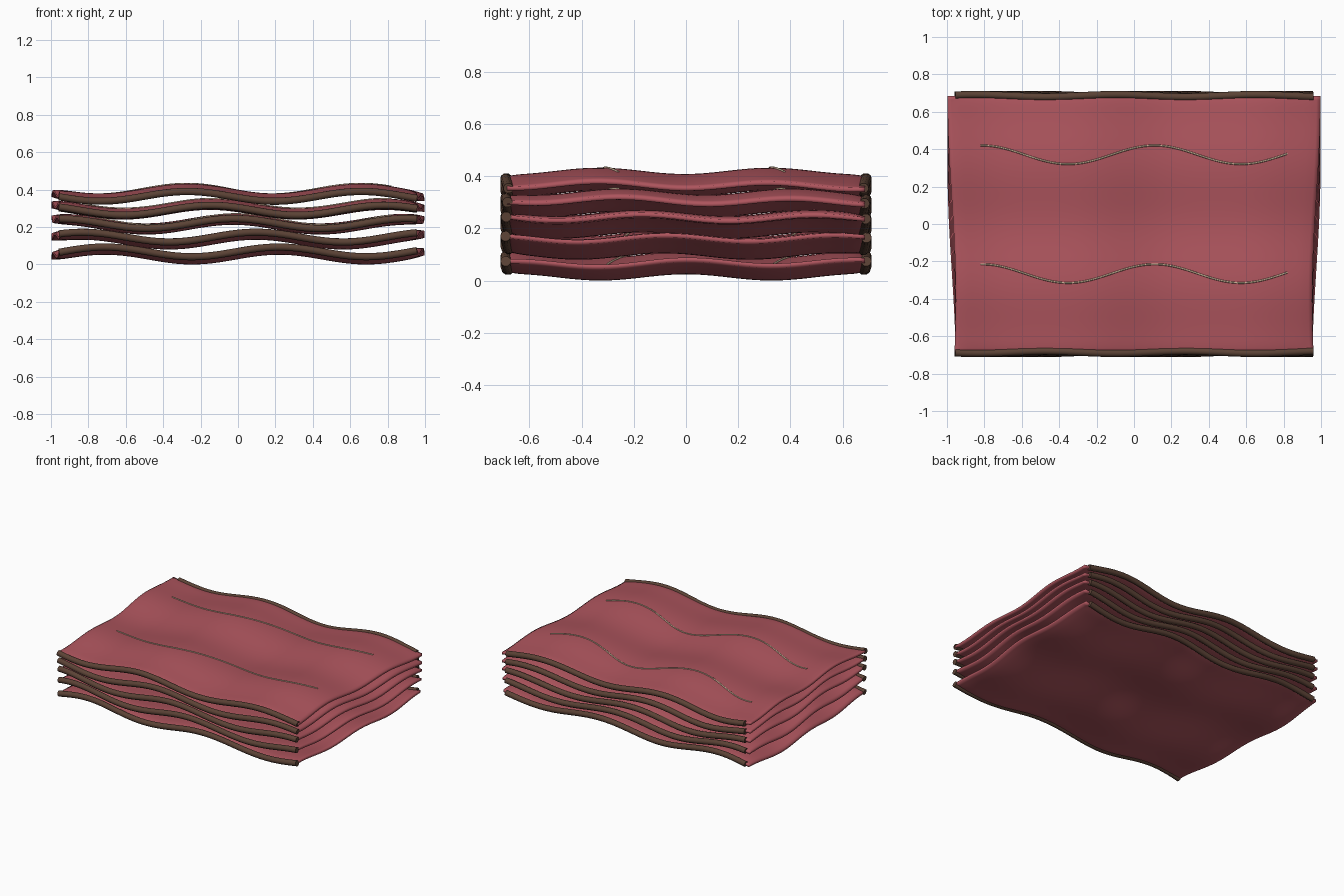
import bpy, bmesh
from math import sin, cos, pi

if "Cube" in bpy.data.objects:
    bpy.data.objects.remove(bpy.data.objects["Cube"])


def material(name, rgb):
    m = bpy.data.materials.new(name)
    m.use_nodes = True
    m.diffuse_color = (*rgb, 1)
    m.node_tree.nodes["Principled BSDF"].inputs["Base Color"].default_value = (*rgb, 1)
    return m


RED = material("cured red", (0.42, 0.09, 0.11))
BROWN = material("dark rind", (0.105, 0.055, 0.036))
CREAM = material("pale fat", (0.55, 0.42, 0.29))

LAYERS = 5
HALF_Y, HALF_T = 0.685, 0.018
NX, NY = 64, 48


def height(i, x, y):
    """Middle height of slice i, rippling in both directions."""
    return (0.056 + 0.08 * i + 0.026 * cos(6.75 * (x - 0.22) + 0.83 * i)
            + 0.012 * cos(9.6 * y + 0.8 * i))


def half_width(i, y):
    return 0.975 + 0.022 * sin(2.9 * y + 0.7 - 0.275 * i)


def add_slice(i):
    """Thin wavy sheet with a rounded rim."""
    bm = bmesh.new()
    sheets = []
    for side in (1, -1):
        rows = []
        for b in range(NY + 1):
            v = -cos(pi * b / NY) * 0.3 + (2 * b / NY - 1) * 0.7
            row = []
            for a in range(NX + 1):
                u = -cos(pi * a / NX) * 0.3 + (2 * a / NX - 1) * 0.7
                y = v * HALF_Y
                x = u * half_width(i, y)
                rim = max(0.45, (1 - abs(u) ** 24) ** 0.5 * (1 - abs(v) ** 24) ** 0.5)
                row.append(bm.verts.new((x, y, height(i, x, y) + side * HALF_T * rim)))
            rows.append(row)
        for b in range(NY):
            for a in range(NX):
                quad = [rows[b][a], rows[b][a + 1], rows[b + 1][a + 1], rows[b + 1][a]]
                bm.faces.new(quad if side > 0 else quad[::-1])
        sheets.append(rows)
    # close the rim between the two sheets
    loops = [r[0] + [row[-1] for row in r[1:]] + r[-1][-2::-1]
             + [row[0] for row in r[-2:0:-1]] for r in sheets]
    top, low = loops
    for k in range(len(top)):
        n = (k + 1) % len(top)
        bm.faces.new((top[k], low[k], low[n], top[n]))
    bmesh.ops.recalc_face_normals(bm, faces=bm.faces)
    for f in bm.faces:
        f.smooth = True
    mesh = bpy.data.meshes.new(f"slice_{i + 1}")
    bm.to_mesh(mesh)
    bm.free()
    mesh.materials.append(RED)
    bpy.context.collection.objects.link(bpy.data.objects.new(mesh.name, mesh))


def add_strand(name, points, radius, mat):
    """Round strand following a path."""
    curve = bpy.data.curves.new(name, "CURVE")
    curve.dimensions = "3D"
    curve.bevel_depth = radius
    curve.bevel_resolution = 3
    curve.use_fill_caps = True
    spline = curve.splines.new("POLY")
    spline.points.add(len(points) - 1)
    for p, co in zip(spline.points, points):
        p.co = (*co, 1)
    spline.use_smooth = True
    curve.materials.append(mat)
    bpy.context.collection.objects.link(bpy.data.objects.new(name, curve))


def span(half, count=64):
    return [half * (2 * k / count - 1) for k in range(count + 1)]


for i in range(LAYERS):
    add_slice(i)
    # rind along the front and back edges
    for side, label in ((-1, "front"), (1, "back")):
        path = []
        for x in span(0.957):
            y = side * (0.685 + 0.006 * cos(8.4 * (x + 0.1) + 0.8 * (i - 4)))
            path.append((x, y, height(i, x, y)))
        add_strand(f"{label}_rind_{i + 1}", path, 0.02, BROWN)
    # fat streaks lying on the upper face
    for mid, label in ((-0.265, "front"), (0.37, "back")):
        path = []
        for x in span(0.82):
            y = mid + 0.05 * cos(6.8 * (x - 0.11))
            path.append((x, y, height(i, x, y) + HALF_T))
        add_strand(f"{label}_streak_{i + 1}", path, 0.005, CREAM)
